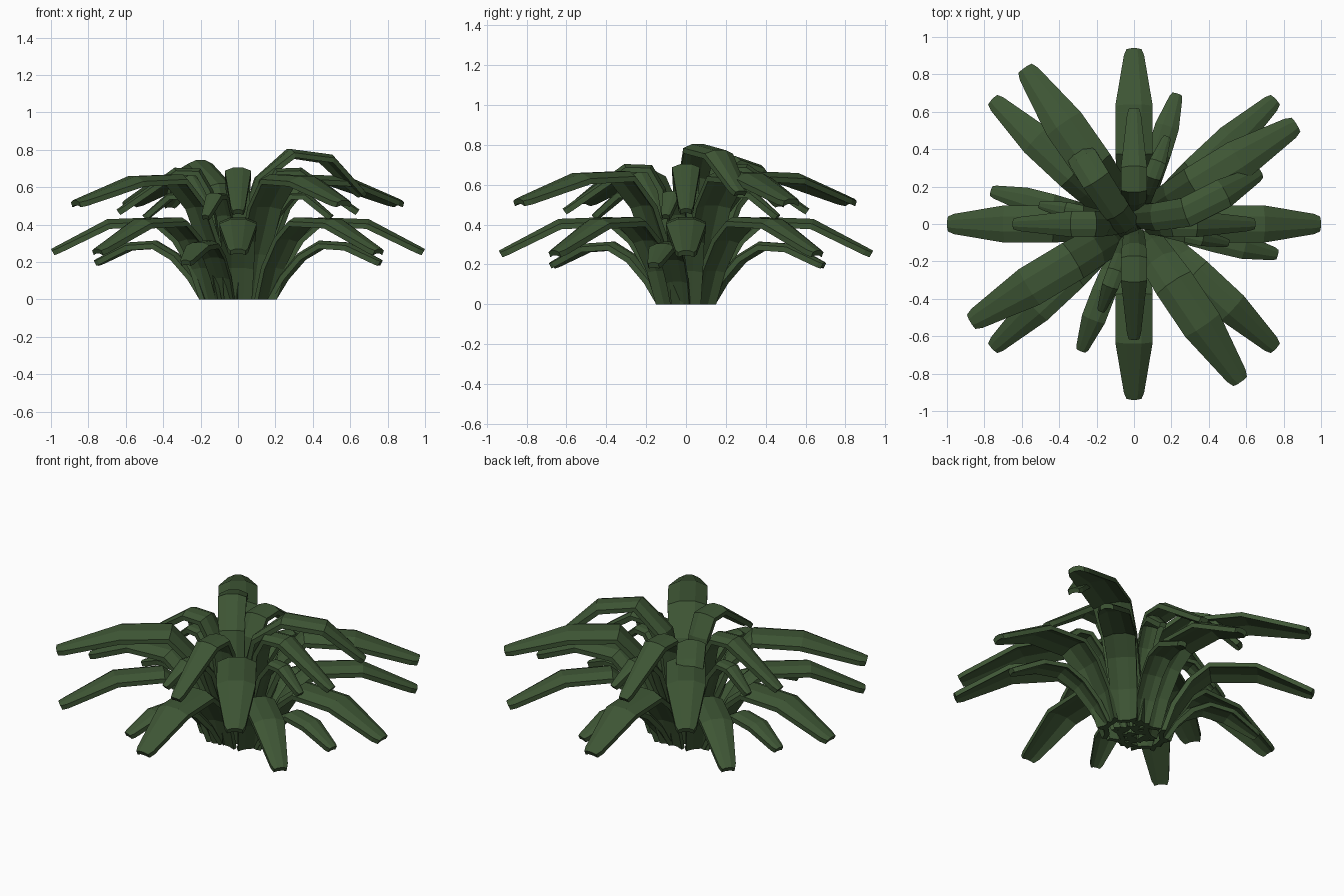
import bpy, bmesh, math
from mathutils import Vector

if "Cube" in bpy.data.objects:
    bpy.data.objects.remove(bpy.data.objects["Cube"])

green = bpy.data.materials.new("dark leaf green")
green.diffuse_color = (0.048, 0.092, 0.035, 1)
green.use_nodes = True
green.node_tree.nodes["Principled BSDF"].inputs["Base Color"].default_value = green.diffuse_color

# arched cross-section: (sideways factor, drop factor)
ARCH = [(-1, 1), (-0.4, 0.05), (0.4, 0.05), (1, 1)]
SHAPE = [0.75, 0.85, 0.92, 1.0, 1.0, 0.54, 0.40]   # half-width along the leaf


def build_leaf(name, path, width, thick=0.028, sag=0.27):
    """Solid, faceted strap leaf along a path whose points are its top centreline."""
    pts = [Vector(p) for p in path]
    pts.insert(-1, pts[-2].lerp(pts[-1], 0.9))   # short blunt tip
    n = len(pts)
    bm = bmesh.new()
    rings = []
    for i, p in enumerate(pts):
        a, b = pts[max(i - 1, 0)], pts[min(i + 1, n - 1)]
        t = Vector((0, 0, 1)) if i == 0 else (b - a).normalized()
        flat = pts[-1] - pts[0] if i < 2 else b - a
        side = Vector((-flat.y, flat.x, 0)).normalized()
        up = t.cross(side).normalized()
        w = width / 2 * SHAPE[i]
        top = [p + side * s * w - up * sag * w * d for s, d in ARCH]
        low = [v - up * thick for v in reversed(top)]
        rings.append([bm.verts.new(v) for v in top + low])
    for r, q in zip(rings, rings[1:]):
        for k in range(8):
            bm.faces.new((r[k], r[k - 1], q[k - 1], q[k]))
    for r in (rings[0], rings[-1]):
        for k in range(3):
            bm.faces.new((r[k], r[k + 1], r[6 - k], r[7 - k]))
    bmesh.ops.recalc_face_normals(bm, faces=bm.faces)
    me = bpy.data.meshes.new(name)
    bm.to_mesh(me)
    bm.free()
    me.materials.append(green)
    bpy.context.collection.objects.link(bpy.data.objects.new(name, me))


def ring(name, profile, angles, width, stretch=0.06):
    """Leaves of one tier; the crown is slightly longer in x."""
    for i, deg in enumerate(angles):
        c, s = math.cos(math.radians(deg)), math.sin(math.radians(deg))
        build_leaf(f"{name}_{i + 1}", [((r + stretch) * c, r * s, z) for r, z in profile], width)


# lowest short leaves
ring("bottom_leaf", [(0.10, 0), (0.17, 0.13), (0.27, 0.245), (0.39, 0.315), (0.55, 0.305), (0.73, 0.21)],
     [-13, 73, 166, 249], 0.13)
# lower long leaves
lower = [(0.10, 0), (0.155, 0.18), (0.25, 0.34), (0.37, 0.44), (0.64, 0.43), (0.94, 0.27)]
ring("lower_leaf", lower, [0, 90, 180, 270], 0.20)
ring("lower_diagonal_leaf", [(r * 1.04, z) for r, z in lower], [43, 137, 223, 317], 0.18)
# broad upper leaves
ring("upper_leaf", [(0.06, 0), (0.115, 0.25), (0.22, 0.51), (0.37, 0.67), (0.66, 0.66), (1.02, 0.53)],
     [31.5, 125, 211, 304], 0.22, 0)
# arching inner leaves
ring("inner_leaf", [(0.02, 0), (0.06, 0.32), (0.10, 0.58), (0.17, 0.70), (0.31, 0.705), (0.62, 0.48)],
     [0, 90, 180, 270], 0.14, 0.03)
# small inner leaves
ring("small_leaf", [(0.05, 0), (0.10, 0.25), (0.17, 0.46), (0.26, 0.57), (0.36, 0.57), (0.50, 0.45)],
     [-12, 70, 168, 250], 0.09, 0.02)
# two tall crown leaves that twist away from the centre
build_leaf("crown_leaf_right", [(-0.03, 0.03, 0), (0.0, 0.03, 0.35), (0.09, 0.035, 0.65),
                                (0.27, 0.06, 0.805), (0.49, 0.17, 0.775), (0.68, 0.28, 0.57)], 0.16)
build_leaf("crown_leaf_left", [(0.0, -0.06, 0), (-0.02, -0.03, 0.35), (-0.08, 0.05, 0.62),
                               (-0.20, 0.23, 0.745), (-0.28, 0.36, 0.70), (-0.38, 0.49, 0.51)], 0.16)
